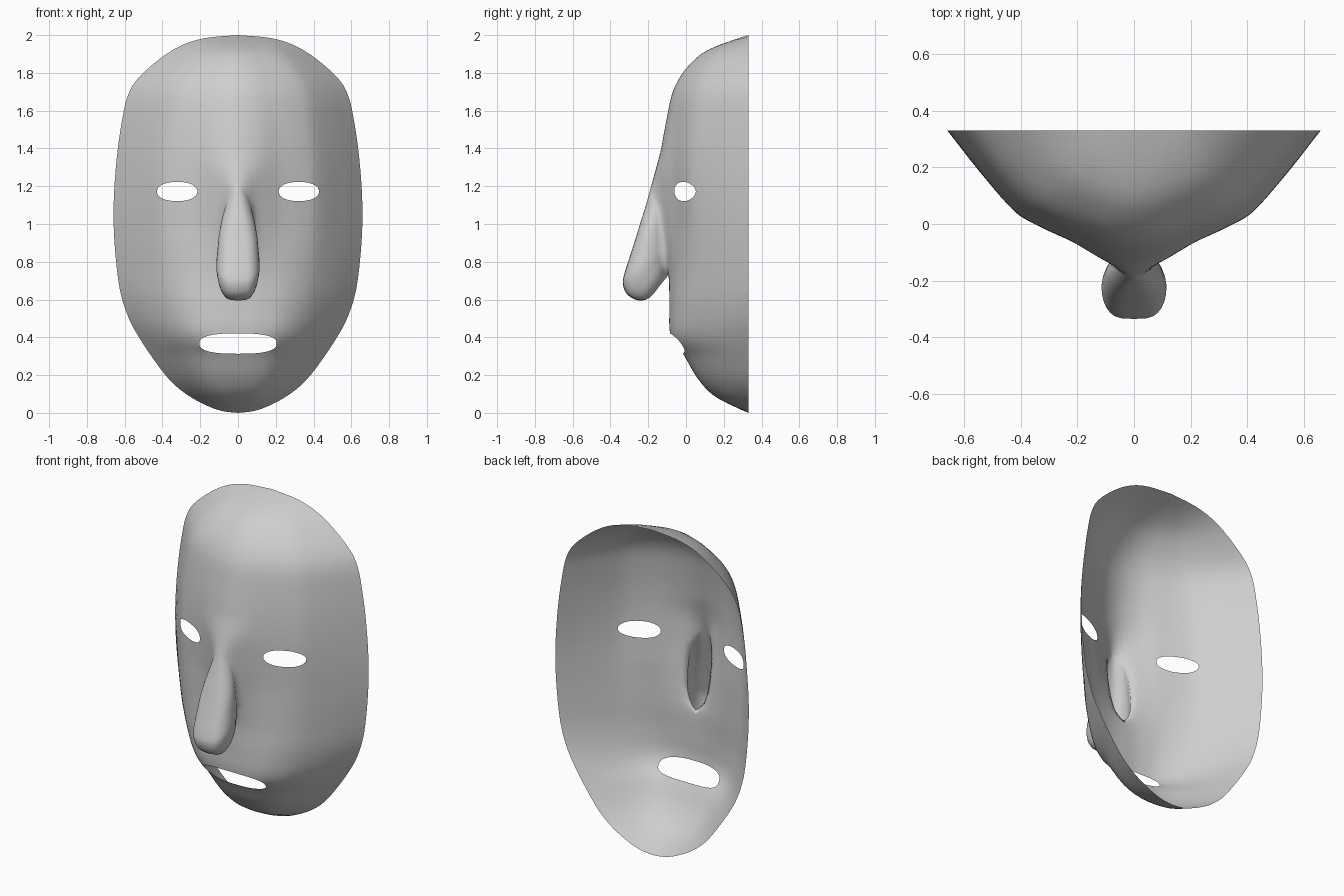
import bpy, bmesh, math
from mathutils import Vector
from mathutils.geometry import delaunay_2d_cdt

if "Cube" in bpy.data.objects:
    bpy.data.objects.remove(bpy.data.objects["Cube"], do_unlink=True)

RIM_Y = 0.33

# Half outline (x, z) from crown to chin
OUTLINE = [(0, 2), (.17, 1.985), (.30, 1.945), (.42, 1.87), (.535, 1.765), (.585, 1.675),
           (.61, 1.57), (.635, 1.41), (.653, 1.22), (.659, 1.04), (.65, .85), (.625, .65),
           (.582, .51), (.53, .41), (.45, .288), (.36, .172), (.268, .095), (.168, .04),
           (.085, .01), (0, 0)]
# Centre-line depth (z, y) without the nose
CENTRE = [(0, .33), (.05, .22), (.10, .135), (.19, .055), (.315, -.02), (.36, -.06),
          (.42, -.088), (.55, -.092), (.73, -.092), (.95, -.115), (1.1, -.135),
          (1.25, -.142), (1.4, -.13), (1.58, -.10), (1.69, -.075), (1.77, -.038), (1.84, .015),
          (1.91, .095), (1.957, .20), (2, .33)]
# Height of the nose bridge above the face (z, height), and its spread (z, width)
BRIDGE = [(0, 0), (.72, 0), (.8, .03), (.9, .08), (1.0, .115), (1.1, .077), (1.2, .043),
          (1.3, .017), (1.42, 0), (2, 0)]
SPREAD = [(0, .06), (1.0, .06), (1.1, .062), (1.2, .075), (1.35, .12), (2, .12)]
# Relative depth across the face: rounded at the jaw, sharper at the eyes
ROUND = [(-.2, .985), (0, 1), (.2, .98), (.4, .91), (.6, .72), (.8, .40), (1, 0)]
SHARP = [(-.17, .95), (0, 1), (.17, .95), (.34, .825), (.52, .71), (.64, .61), (.82, .325), (1, 0)]
# Nose stations: seam half-width, seam z, widest half-width, ridge y, ridge z
NOSE = [(0, 1.20, 0, -.185, 1.20), (.035, 1.165, .045, -.198, 1.145), (.06, 1.12, .078, -.217, 1.085),
        (.072, 1.06, .098, -.24, 1.01), (.075, 1.00, .112, -.268, .92), (.075, .94, .122, -.30, .82),
        (.073, .90, .130, -.328, .73), (.07, .865, .133, -.334, .68), (.065, .835, .126, -.31, .625),
        (.055, .80, .11, -.25, .595), (.04, .77, .08, -.19, .612), (.02, .745, .042, -.13, .685),
        (0, .73, 0, -.092, .73)]


def curve(pts, t):
    """Smooth curve through (t, value) points."""
    i = 0
    while i < len(pts) - 2 and t > pts[i + 1][0]:
        i += 1

    def slope(j):
        a, b = pts[max(j - 1, 0)], pts[min(j + 1, len(pts) - 1)]
        return (b[1] - a[1]) / (b[0] - a[0])
    (t0, v0), (t1, v1) = pts[i], pts[i + 1]
    h = t1 - t0
    s = (t - t0) / h
    return ((1 + 2 * s) * (1 - s) ** 2 * v0 + s * (1 - s) ** 2 * h * slope(i)
            + s * s * (3 - 2 * s) * v1 + s * s * (s - 1) * h * slope(i + 1))


def sample(rows, n):
    """n + 1 smooth samples through a list of tuples."""
    columns = [list(enumerate(c)) for c in zip(*rows)]
    return [tuple(curve(c, i * (len(rows) - 1) / n) for c in columns) for i in range(n + 1)]


def half_width(z):
    for (x0, z0), (x1, z1) in zip(right, right[1:]):
        if z1 <= z <= z0:
            return x0 + (x1 - x0) * (z0 - z) / (z0 - z1)
    return 0


def face_y(x, z):
    w = half_width(z)
    u = min(abs(x) / w, 1) if w > 1e-5 else 1
    m = math.exp(-((z - 1.15) / .38) ** 2)
    if z > 1.15:
        m = .55 + .45 * m
    depth = (1 - m) * curve(ROUND, u) + m * curve(SHARP, u)
    bridge = curve(BRIDGE, z) * math.exp(-(x / curve(SPREAD, z)) ** 2)
    return RIM_Y - (RIM_Y - curve(CENTRE, z)) * depth - bridge


def oval(cx, cz, rx, rz, power, n):
    """Rounded opening as a superellipse loop."""
    loop = []
    for i in range(n):
        a = 2 * math.pi * i / n
        c, s = math.cos(a), math.sin(a)
        loop.append((cx + rx * math.copysign(abs(c) ** (2 / power), c),
                     cz + rz * math.copysign(abs(s) ** (2 / power), s)))
    return loop


def inside(p, loop):
    hit = False
    for (x0, z0), (x1, z1) in zip(loop, loop[1:] + loop[:1]):
        if (z0 > p[1]) != (z1 > p[1]) and p[0] < x0 + (x1 - x0) * (p[1] - z0) / (z1 - z0):
            hit = not hit
    return hit


def mirrored(half):
    """Close a half loop that starts and ends on the centre line."""
    return half + [(-x, z) for x, z in half[-2:0:-1]]


# Rim loop and openings: nose seam, eyes, mouth
right = sample(OUTLINE, 3 * (len(OUTLINE) - 1))
rim = mirrored(right)
stations = sample(NOSE, 36)
holes = [mirrored([(s[0], s[1]) for s in stations]), oval(0, .367, .205, .054, 2.6, 48)]
holes += [oval(side * .322, 1.172, .107, .051, 2.2, 32) for side in (-1, 1)]

# Fill between the loops with evenly spaced points
STEP = .025
points, edges = [], []
for loop in [rim] + holes:
    n = len(points)
    edges += [(n + i, n + (i + 1) % len(loop)) for i in range(len(loop))]
    points += [Vector(p) for p in loop]
points += [Vector((x * .98, 1 + (z - 1) * .98)) for x, z in rim]
border = list(points)
for i in range(-26, 27):
    for j in range(1, 80):
        p = Vector((i * STEP, j * STEP))
        if (inside(p, rim) and not any(inside(p, h) for h in holes)
                and min((p - q).length_squared for q in border) > .012 ** 2):
            points.append(p)
verts2d, _, tris = delaunay_2d_cdt(points, edges, [], 0, 1e-6)[:3]

# Curved face sheet
bm = bmesh.new()
verts = [bm.verts.new((p.x, face_y(p.x, p.y), p.y)) for p in verts2d]
for tri in tris:
    a, b, c = (verts2d[i] for i in tri)
    mid = (a + b + c) / 3
    if (abs((b - a).cross(c - a)) > 2e-6 and inside(mid, rim)
            and not any(inside(mid, h) for h in holes)):
        bm.faces.new([verts[i] for i in tri])

# Hollow nose: starts as the bridge and swells into an overhanging bulb
COLS = 10
rows = []
for n, (e, zs, w, yr, zr) in enumerate(stations):
    ys = face_y(e, zs)
    swell = min(n / 14, 1)
    swell = swell * swell * (3 - 2 * swell)
    row = []
    for i in range(-COLS, COLS + 1):
        s = 1 - abs(i) / COLS
        k = math.sin(s * math.pi / 2)
        x = w * max(math.cos(s * math.pi / 2), 0) ** .55 + (e - w) * (1 - s) ** 5
        x = 0 if i == 0 else math.copysign(x, i)
        bulb = Vector((x, ys + (yr - ys) * k, zs + (zr - zs) * k))
        ridge = Vector((e * i / COLS, face_y(e * i / COLS, zs), zs))
        row.append(bm.verts.new(ridge.lerp(bulb, swell)))
    rows.append(row)
for a, b in zip(rows, rows[1:]):
    for i in range(2 * COLS):
        bm.faces.new((a[i], b[i], b[i + 1], a[i + 1]))

# Weld nose to face and point the normals forward
bmesh.ops.remove_doubles(bm, verts=bm.verts, dist=2e-4)
bmesh.ops.recalc_face_normals(bm, faces=bm.faces)
if sum(f.normal.y * f.calc_area() for f in bm.faces) > 0:
    bmesh.ops.reverse_faces(bm, faces=bm.faces)
for f in bm.faces:
    f.smooth = True

mesh = bpy.data.meshes.new("mask")
bm.to_mesh(mesh)
bm.free()
mask = bpy.data.objects.new("mask", mesh)
bpy.context.collection.objects.link(mask)

# Plain grey material
grey = bpy.data.materials.new("light_grey")
grey.use_nodes = True
colour = (.62, .62, .62, 1)
grey.diffuse_color = colour
grey.node_tree.nodes["Principled BSDF"].inputs["Base Color"].default_value = colour
mesh.materials.append(grey)
